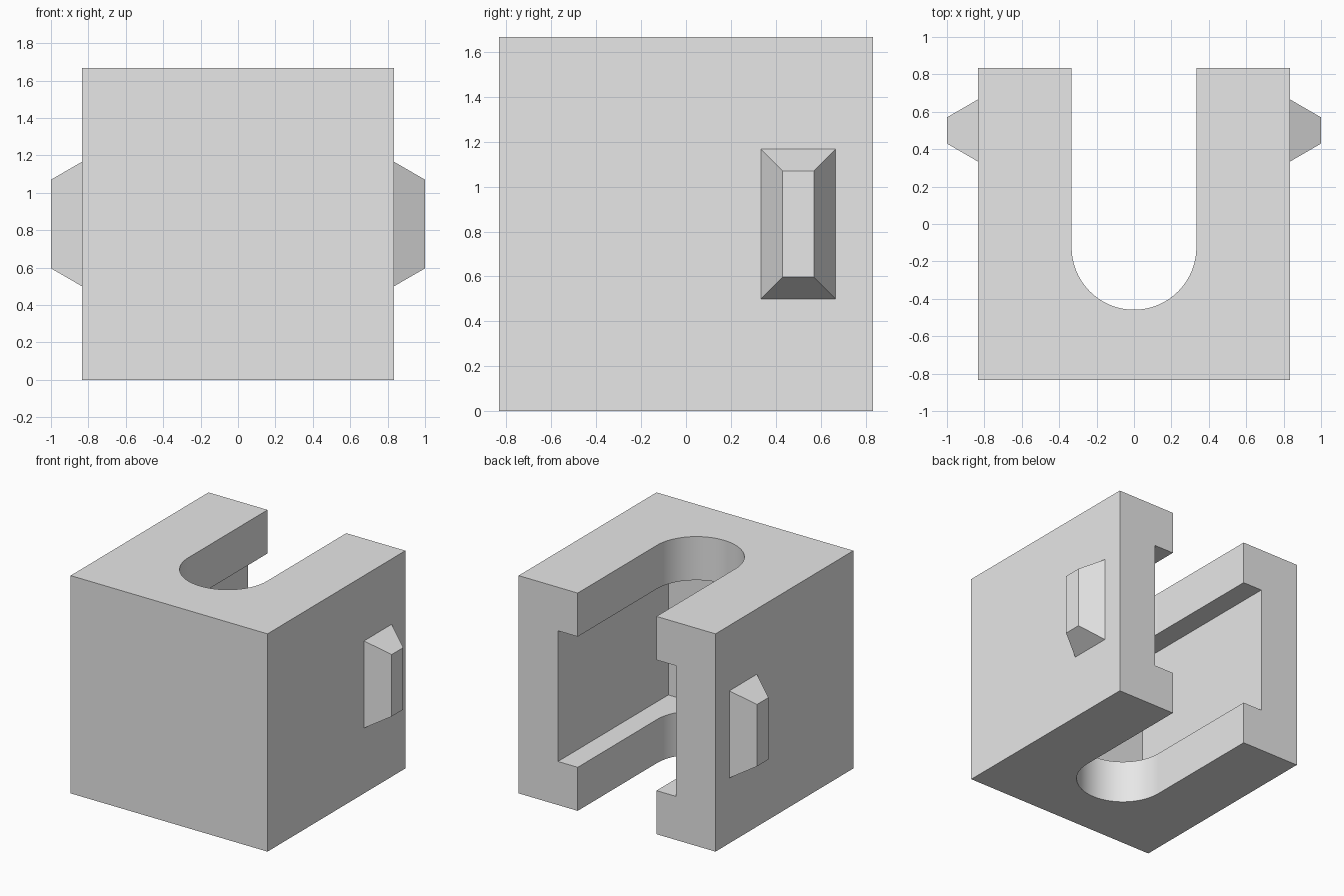
import bpy, bmesh, math

cube = bpy.data.objects.get("Cube")
if cube:
    bpy.data.objects.remove(cube, do_unlink=True)

HALF = 5 / 6          # half of the block's side
HEIGHT = 2 * HALF
SLOT = 1 / 3          # half-width of the narrow slot
ARC_Y = -0.125        # centre of the slot's round end

grey = bpy.data.materials.new("light grey")
grey.use_nodes = True
grey.diffuse_color = (0.8, 0.8, 0.8, 1)
grey.node_tree.nodes["Principled BSDF"].inputs["Base Color"].default_value = (0.8, 0.8, 0.8, 1)


def finish(name, bm):
    bmesh.ops.recalc_face_normals(bm, faces=bm.faces[:])
    mesh = bpy.data.meshes.new(name)
    bm.to_mesh(mesh)
    bm.free()
    mesh.materials.append(grey)
    obj = bpy.data.objects.new(name, mesh)
    bpy.context.collection.objects.link(obj)
    return obj


def prism(name, outline, z0, z1):
    """Extrude an xy outline from z0 to z1."""
    bm = bmesh.new()
    face = bm.faces.new([bm.verts.new((x, y, z0)) for x, y in outline])
    top = bmesh.ops.extrude_face_region(bm, geom=[face])["geom"]
    bmesh.ops.translate(bm, vec=(0, 0, z1 - z0),
                        verts=[v for v in top if isinstance(v, bmesh.types.BMVert)])
    return finish(name, bm)


def rect(half_x, y0, y1):
    return [(-half_x, y0), (half_x, y0), (half_x, y1), (-half_x, y1)]


def cut(target, cutter):
    mod = target.modifiers.new("cut", 'BOOLEAN')
    mod.operation = 'DIFFERENCE'
    mod.solver = 'EXACT'
    mod.object = cutter
    cutter.hide_render = True
    bpy.context.view_layer.objects.active = target
    bpy.ops.object.modifier_apply(modifier=mod.name)
    bpy.data.objects.remove(cutter, do_unlink=True)


# Block with a round-ended slot through its full height
block = prism("slotted_block", rect(HALF, -HALF, HALF), 0, HEIGHT)
STEPS = 48
arc = [(SLOT * math.cos(math.pi * (1 + i / STEPS)),
        ARC_Y + SLOT * math.sin(math.pi * (1 + i / STEPS))) for i in range(STEPS + 1)]
cut(block, prism("slot_cutter", arc + [(SLOT, 1), (-SLOT, 1)], -0.1, HEIGHT + 0.1))

# Wider square channel inside, open at the back
cut(block, prism("channel_cutter", rect(0.5, -0.5, 1), 1 / 3, 4 / 3))

# Tapered lugs on both sides
def lug(name, side):
    bm = bmesh.new()
    rings = []
    for x, half_y, half_z in ((HALF, 1 / 6, 1 / 3), (1, 0.07, 0.237)):
        rings.append([bm.verts.new((side * x, 0.5 + sy * half_y, HALF + sz * half_z))
                      for sy, sz in ((-1, -1), (1, -1), (1, 1), (-1, 1))])
    base, tip = rings
    bm.faces.new(base)
    bm.faces.new(tip)
    for i in range(4):
        j = (i + 1) % 4
        bm.faces.new((base[i], base[j], tip[j], tip[i]))
    return finish(name, bm)


lug("left_lug", 1)
lug("right_lug", -1)

# Smooth the round end while keeping hard edges
bpy.ops.object.select_all(action='DESELECT')
block.select_set(True)
bpy.context.view_layer.objects.active = block
bpy.ops.object.shade_smooth_by_angle(angle=math.radians(30))
